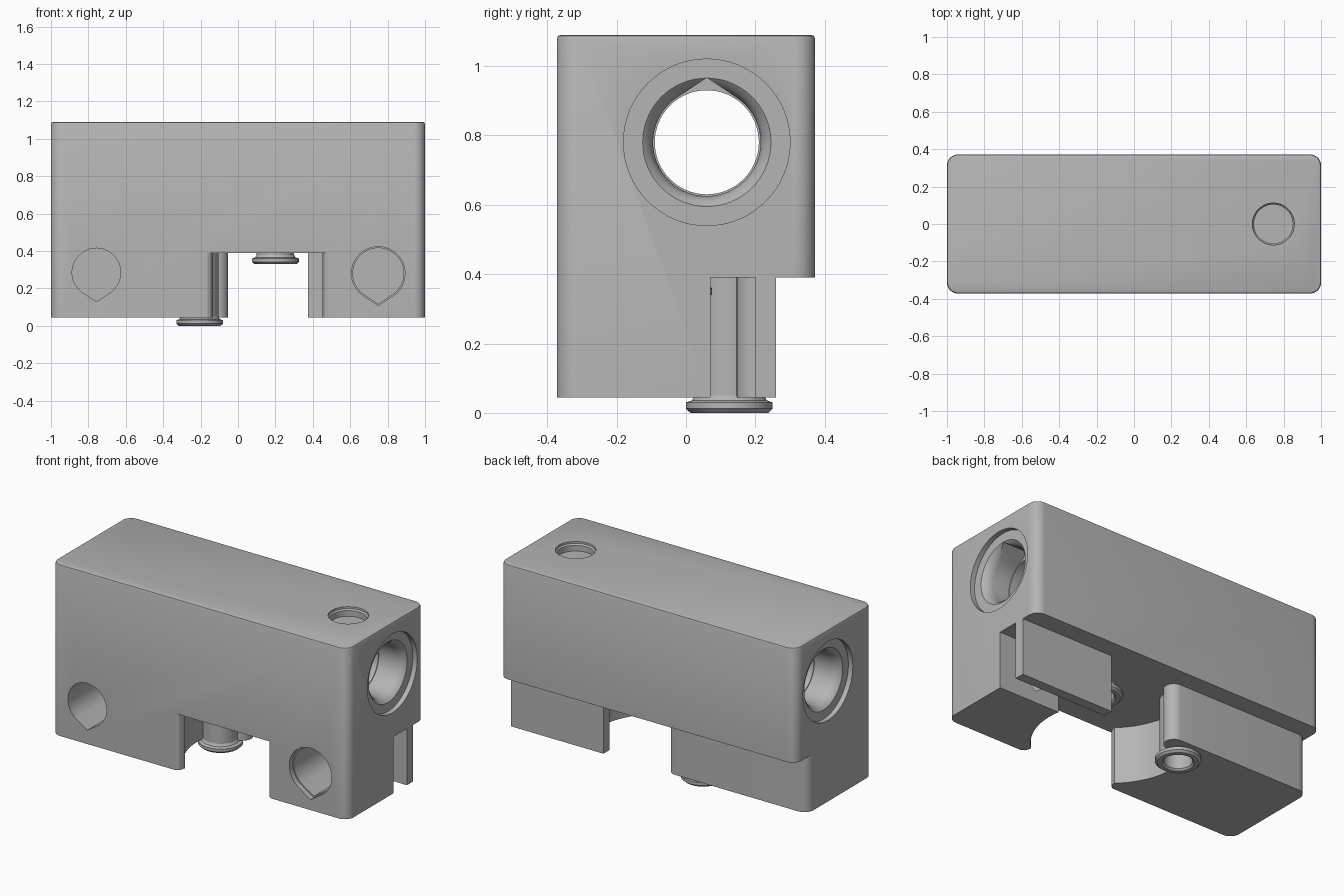
import bpy, bmesh
from math import sin, cos, pi, acos, radians
from mathutils import Vector

old = bpy.data.objects.get("Cube")
if old:
    bpy.data.objects.remove(old, do_unlink=True)

grey = bpy.data.materials.new("plain grey")
grey.use_nodes = True
grey.diffuse_color = (0.46, 0.46, 0.46, 1)
grey.node_tree.nodes["Principled BSDF"].inputs["Base Color"].default_value = grey.diffuse_color

TOP, FOOT, STEP = 1.09, 0.045, 0.39      # top, foot underside, underside of the upper body
BACK = 0.26                              # back of the feet
BORE_Y, BORE_Z = 0.06, 0.78


def finish(name, bm):
    bmesh.ops.recalc_face_normals(bm, faces=bm.faces)
    mesh = bpy.data.meshes.new(name)
    bm.to_mesh(mesh)
    bm.free()
    ob = bpy.data.objects.new(name, mesh)
    bpy.context.collection.objects.link(ob)
    mesh.materials.append(grey)
    return ob


def place(axis, u, v, w):
    """Map profile coordinates u, v and extrusion w to space."""
    return {"x": (w, u, v), "y": (u, w, v), "z": (u, v, w)}[axis]


def prism(name, profile, axis, start, end):
    bm = bmesh.new()
    low = [bm.verts.new(place(axis, u, v, start)) for u, v in profile]
    high = [bm.verts.new(place(axis, u, v, end)) for u, v in profile]
    bm.faces.new(low)
    bm.faces.new(high)
    n = len(low)
    for i in range(n):
        j = (i + 1) % n
        bm.faces.new((low[i], low[j], high[j], high[i]))
    return finish(name, bm)


def lathe(name, profile, axis, u, v, closed=False, steps=64):
    """Revolve (radius, height) points around an axis through u, v."""
    bm = bmesh.new()
    rings = [[bm.verts.new(place(axis, u + r * cos(2 * pi * k / steps),
                                 v + r * sin(2 * pi * k / steps), w))
              for k in range(steps)] for r, w in profile]
    pairs = list(zip(rings, rings[1:]))
    if closed:
        pairs.append((rings[-1], rings[0]))
    else:
        bm.faces.new(rings[0])
        bm.faces.new(rings[-1])
    for a, b in pairs:
        for k in range(steps):
            m = (k + 1) % steps
            bm.faces.new((a[k], a[m], b[m], b[k]))
    return finish(name, bm)


def rect(u0, u1, v0, v1):
    return [(u0, v0), (u1, v0), (u1, v1), (u0, v1)]


def teardrop(u, v, r, up, reach=1.2, steps=48):
    """Circle with a pointed end facing up (1) or down (-1)."""
    half = acos(1 / reach)
    points = [(u, v + up * r * reach)]
    for k in range(steps + 1):
        a = half + (2 * pi - 2 * half) * k / steps
        points.append((u + r * sin(a), v + up * r * cos(a)))
    return points


def cut(ob, cutter, keep=False):
    mod = ob.modifiers.new("cut", "BOOLEAN")
    mod.object = cutter
    mod.solver = "EXACT"
    bpy.context.view_layer.objects.active = ob
    bpy.ops.object.modifier_apply(modifier=mod.name)
    if not keep:
        bpy.data.objects.remove(cutter, do_unlink=True)


# Main body: rounded block with a small chamfer around the top
bm = bmesh.new()
bmesh.ops.create_cube(bm, size=1)
for vert in bm.verts:
    vert.co = Vector((vert.co.x * 2, vert.co.y * 0.745, TOP if vert.co.z > 0 else FOOT))
upright = [e for e in bm.edges if abs(e.verts[0].co.z - e.verts[1].co.z) > 0.5]
bmesh.ops.bevel(bm, geom=upright, offset=0.06, segments=8, profile=0.5, affect="EDGES")
rim = [e for e in bm.edges if all(vt.co.z > TOP - 0.001 for vt in e.verts)]
bmesh.ops.bevel(bm, geom=rim, offset=0.012, segments=2, profile=0.5, affect="EDGES")
body = finish("main_body", bm)

# Step along the back of the feet, leaving a rounded outer corner
corner = [(-0.94 - 0.06 * cos(a), BACK - 0.06 + 0.06 * sin(a))
          for a in [radians(15 * k) for k in range(7)]]
cut(body, prism("cutter", [(-1.1, BACK - 0.06)] + corner + [(1.1, BACK), (1.1, 0.5), (-1.1, 0.5)],
                "z", -0.1, STEP))

# Round opening between the feet with a flared front mouth
MID, RADIUS, NECK = 0.16, 0.435, 0.2925
a0 = acos(NECK / RADIUS)
arc = [(MID + RADIUS * cos(a), RADIUS * sin(a))
       for a in [-a0 + (pi + 2 * a0) * k / 56 for k in range(57)]]
lip = [(0.296, -0.343), (0.306, -0.362), (0.325, -0.374), (0.325, -0.5)]
mouth = ([(MID - u, v) for u, v in lip] + [(MID + u, v) for u, v in reversed(lip)])
cut(body, prism("cutter", arc + mouth, "z", -0.1, STEP))

# Slot behind the left foot
cut(body, prism("cutter", rect(MID, 1.1, 0.07, 0.3), "z", -0.1, STEP))

# Long bore with recessed, rounded mouths and pointed roofs at each end
side = [(0.24, 1.1), (0.24, 0.97), (0.185, 0.97), (0.168, 0.955), (0.158, 0.93), (0.15, 0.88)]
cut(body, lathe("cutter", side + [(r, -w) for r, w in reversed(side)], "x", BORE_Y, BORE_Z))
for s in (-1, 1):
    cut(body, prism("cutter", teardrop(BORE_Y, BORE_Z, 0.155, 1), "x", s * 0.8, s * 1.1))

# Cross holes in the front of the feet
cut(body, prism("cutter", teardrop(-0.757, 0.285, 0.13, -1), "y", -0.5, 0.1))
cut(body, prism("cutter", teardrop(0.75, 0.28, 0.136, -1), "y", -0.5, 0.2))
cut(body, prism("cutter", teardrop(0.75, 0.28, 0.143, -1), "y", -0.5, -0.34))

# Shallow round pocket in the top
cut(body, lathe("cutter", [(0.112, TOP + 0.1), (0.112, TOP - 0.012), (0.104, TOP - 0.02),
                           (0.104, TOP - 0.055)], "z", 0.745, 0))

# Thin plate closing the slot, and the rounded wall end of the right foot
plate = prism("slot_plate", rect(0.375, 1.0, 0.2, BACK), "z", FOOT, STEP + 0.01)
end = [(-0.11 + 0.057 * sin(a), 0.203 + 0.057 * cos(a))
       for a in [pi * k / 16 for k in range(17)]]
wall = prism("rounded_wall", [(-0.4, 0.26)] + end + [(-0.4, 0.146)], "z", FOOT, STEP + 0.01)

# Two flanged sockets below, each with a blind hole
sockets = []
for name, x, y, z, height in (("foot_socket", -0.205, 0.125, 0, STEP),
                              ("middle_socket", 0.2, -0.05, 0.33, 0.22)):
    for part in (body, wall):
        cut(part, lathe("cutter", [(0.08, z - 0.1), (0.08, z + height * 0.8)], "z", x, y))
    shape = [(0.078, height), (0.078, 0.01), (0.088, 0), (0.112, 0), (0.125, 0.012),
             (0.125, 0.03), (0.108, 0.036), (0.1, 0.05), (0.1, height)]
    sockets.append(lathe(name, [(r, z + h) for r, h in shape], "z", x, y, closed=True))

# Smooth curved faces while keeping hard edges
bpy.ops.object.select_all(action="DESELECT")
for ob in [body, plate, wall] + sockets:
    ob.select_set(True)
bpy.context.view_layer.objects.active = body
bpy.ops.object.shade_smooth_by_angle(angle=radians(28))
